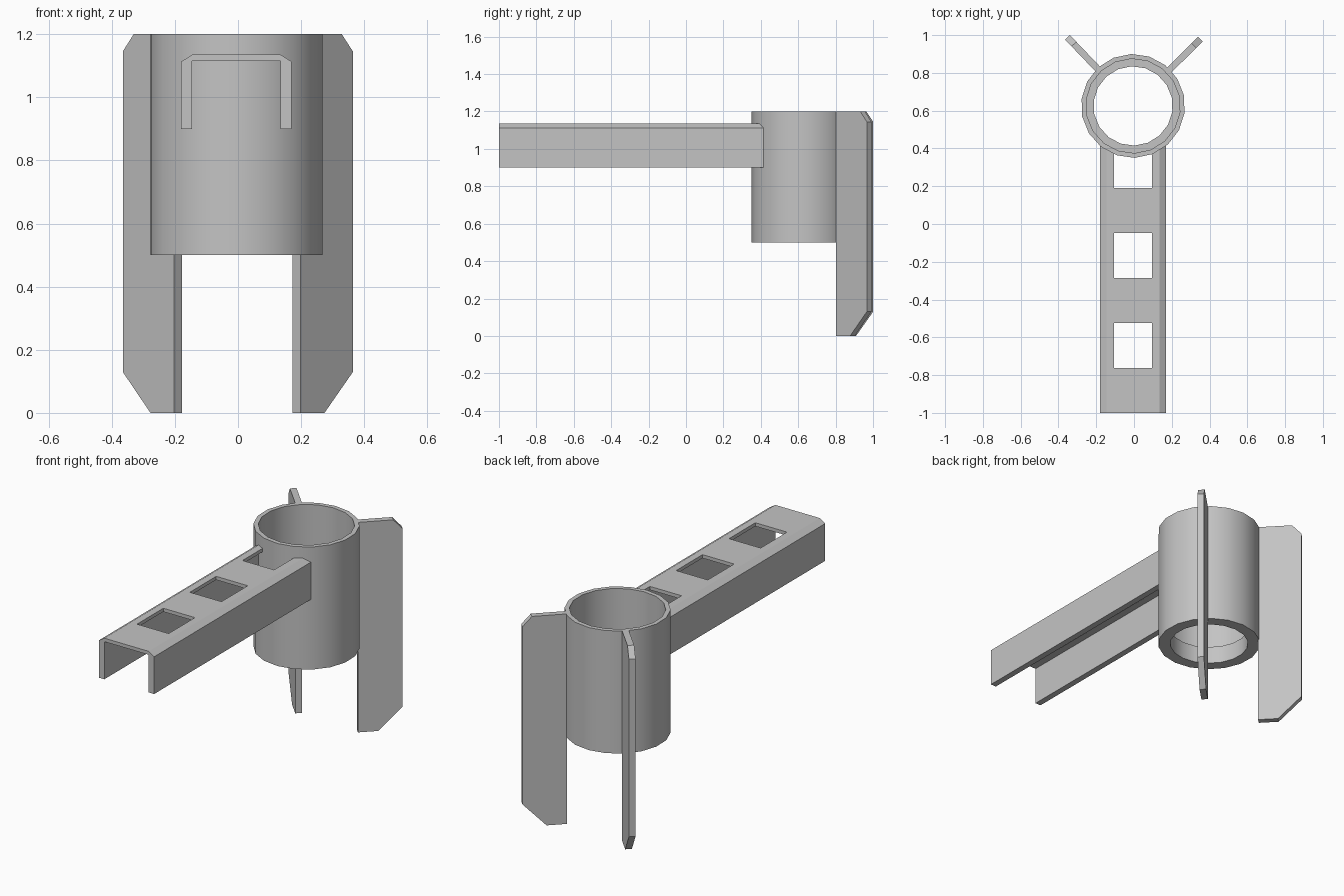
import bpy, bmesh
from math import radians, cos, sin
from mathutils import Vector, Matrix

default = bpy.data.objects.get("Cube")
if default:
    bpy.data.objects.remove(default, do_unlink=True)

GREY = (0.55, 0.55, 0.55, 1.0)
metal = bpy.data.materials.new("plain_grey")
metal.use_nodes = True
metal.diffuse_color = GREY
metal.node_tree.nodes["Principled BSDF"].inputs["Base Color"].default_value = GREY

CUP = Vector((-0.005, 0.625, 0))   # cup axis
SIDES = 18


def finish(name, bm):
    bmesh.ops.recalc_face_normals(bm, faces=bm.faces)
    mesh = bpy.data.meshes.new(name)
    bm.to_mesh(mesh)
    bm.free()
    mesh.materials.append(metal)
    obj = bpy.data.objects.new(name, mesh)
    bpy.context.collection.objects.link(obj)
    return obj


def prism(name, points, direction):
    """Solid made by pushing a flat outline along a direction."""
    bm = bmesh.new()
    face = bm.faces.new([bm.verts.new(p) for p in points])
    out = bmesh.ops.extrude_face_region(bm, geom=[face])
    moved = [v for v in out["geom"] if isinstance(v, bmesh.types.BMVert)]
    bmesh.ops.translate(bm, verts=moved, vec=direction)
    return finish(name, bm)


# Round cup: thin wall with a thicker lip around the open bottom
outline = [(0.275, 0.5), (0.275, 1.2), (0.25, 1.2), (0.25, 0.6), (0.21, 0.6), (0.21, 0.5)]
bm = bmesh.new()
rings = []
for i in range(SIDES):
    a = radians(-88 + 360 * i / SIDES)
    rings.append([bm.verts.new(CUP + Vector((r * cos(a), r * sin(a), z))) for r, z in outline])
for i, ring in enumerate(rings):
    after = rings[(i + 1) % SIDES]
    for j in range(len(outline)):
        k = (j + 1) % len(outline)
        bm.faces.new((ring[j], after[j], after[k], ring[k]))
cup = finish("cup", bm)
bpy.ops.object.select_all(action="DESELECT")
cup.select_set(True)
bpy.context.view_layer.objects.active = cup
bpy.ops.object.shade_smooth_by_angle(angle=radians(35))

# Two upright fins at the back of the cup, with clipped outer corners
blade = [(0.268, 0), (0.376, 0), (0.503, 0.13), (0.503, 1.145), (0.453, 1.2), (0.268, 1.2)]
for name, degrees in (("left_fin", 44.8), ("right_fin", 133.7)):
    a = radians(degrees)
    out = Vector((cos(a), sin(a), 0))
    side = Vector((-sin(a), cos(a), 0)) * 0.035
    prism(name, [CUP + out * r + Vector((0, 0, z)) - side / 2 for r, z in blade], side)

# Channel arm: open below, with bevelled top edges
half = [(0.175, 1.113), (0.175, 0.9), (0.14, 0.9), (0.14, 1.115)]
right_half = [(0.14, 1.135)] + half
section = right_half + [(-x, z) for x, z in reversed(right_half)]
arm = prism("arm", [(x + CUP.x, -1, z) for x, z in section], Vector((0, 1.44, 0)))

# Square windows in the arm, and the curved end that meets the cup
cutters = []
for y0, y1 in ((-0.762, -0.524), (-0.285, -0.047), (0.19, 0.5)):
    cutters.append(prism("window_cutter", [(-0.105, y0, 1), (0.095, y0, 1), (0.095, y1, 1), (-0.105, y1, 1)],
                         Vector((0, 0, 0.3))))
bm = bmesh.new()
bmesh.ops.create_cone(bm, cap_ends=True, segments=36, radius1=0.264, radius2=0.264, depth=1,
                      matrix=Matrix.Translation(CUP + Vector((0, 0, 1))))
cutters.append(finish("end_cutter", bm))
for cutter in cutters:
    cutter.hide_render = True
    mod = arm.modifiers.new("cut", "BOOLEAN")
    mod.operation = "DIFFERENCE"
    mod.solver = "EXACT"
    mod.object = cutter

# Keep the cut shape and drop the cutters
bpy.context.view_layer.update()
shape = bpy.data.meshes.new_from_object(arm.evaluated_get(bpy.context.evaluated_depsgraph_get()))
arm.modifiers.clear()
arm.data = shape
for cutter in cutters:
    bpy.data.objects.remove(cutter, do_unlink=True)
